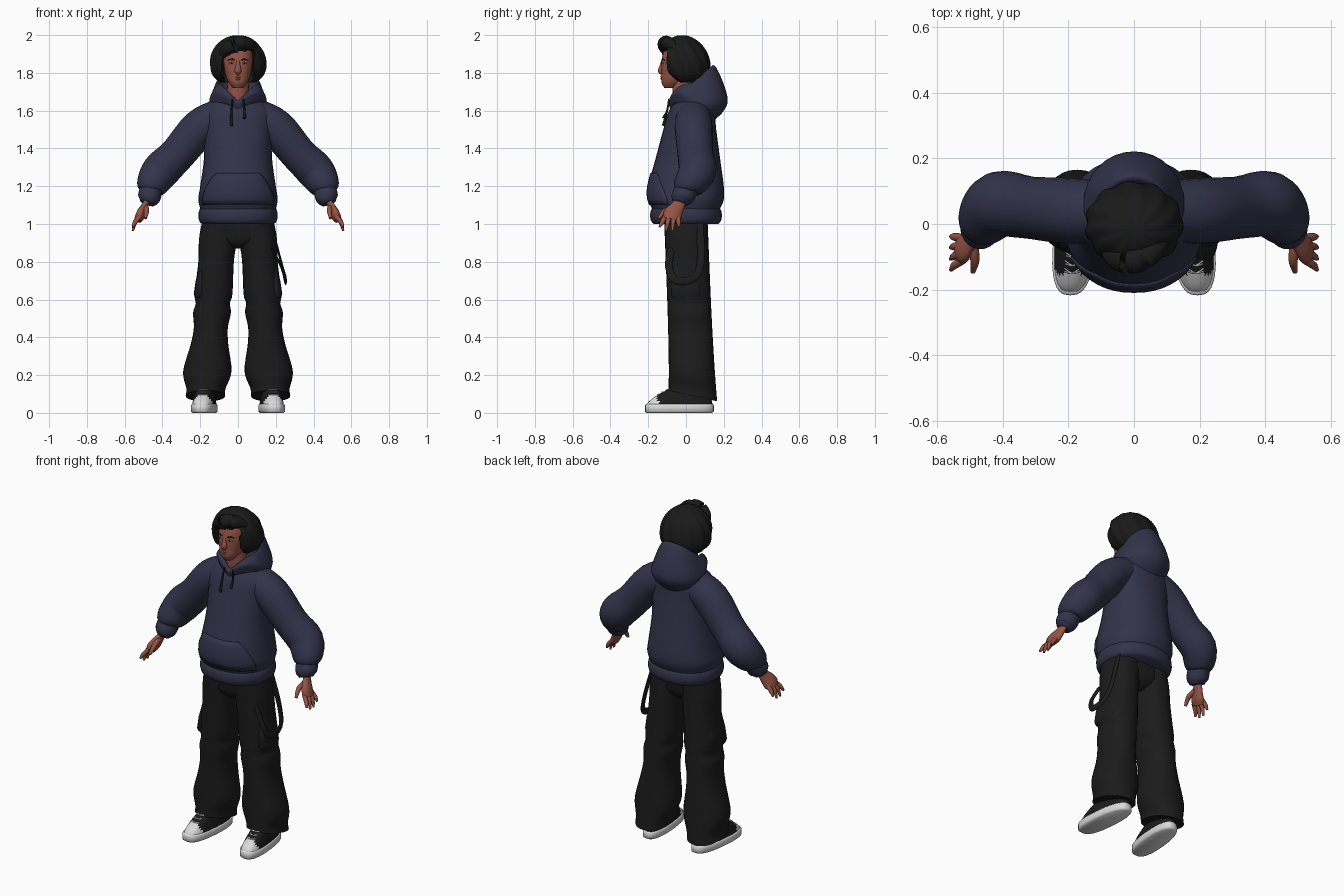
import bpy, math
from mathutils import Vector

default_cube = bpy.data.objects.get("Cube")
if default_cube:
    bpy.data.objects.remove(default_cube, do_unlink=True)


def material(name, *colour):
    mat = bpy.data.materials.new(name)
    mat.use_nodes = True
    mat.diffuse_color = (*colour, 1)
    shader = mat.node_tree.nodes["Principled BSDF"]
    shader.inputs["Base Color"].default_value = (*colour, 1)
    shader.inputs["Roughness"].default_value = .9
    return mat


SKIN = material("skin", .3, .09, .06)
LIP = material("lips", .19, .06, .04)
BLACK = material("black hair and cord", .01, .01, .01)
NAVY = material("navy fleece", .033, .033, .07)
DENIM = material("black denim", .011, .011, .011)
WHITE = material("white rubber", .7, .7, .7)
EYE = material("eye white", .3, .25, .22)


def build(name, verts, faces, materials, mirror=False, rule=None):
    mesh = bpy.data.meshes.new(name)
    mesh.from_pydata(verts, [], faces)
    for mat in materials:
        mesh.materials.append(mat)
    if rule:
        for face in mesh.polygons:
            face.material_index = rule(face.center)
    part = bpy.data.objects.new(name, mesh)
    bpy.context.collection.objects.link(part)
    bpy.ops.object.select_all(action='DESELECT')
    part.select_set(True)
    bpy.context.view_layer.objects.active = part
    bpy.ops.object.shade_smooth_by_angle(angle=math.radians(60))
    if mirror:
        part.modifiers.new("mirror", 'MIRROR')
    return part


def grid_faces(rows, width, closed):
    return [(row * width + col, row * width + (col + 1) % width,
             (row + 1) * width + (col + 1) % width, (row + 1) * width + col)
            for row in range(rows - 1) for col in range(width if closed else width - 1)]


def loft(name, rings, *materials, **options):
    """Join equal rings of points into a capped surface."""
    count = len(rings[0])
    faces = grid_faces(len(rings), count, True)
    last = (len(rings) - 1) * count
    faces += [tuple(reversed(range(count))), tuple(range(last, last + count))]
    return build(name, [point for ring in rings for point in ring], faces, materials, **options)


def spline(rows, steps=4):
    """Smooth curve through rows of any width."""
    rows = [Vector(row) for row in rows]
    ends = [rows[0] * 2 - rows[1]] + rows + [rows[-1] * 2 - rows[-2]]
    result = []
    for a, b, c, d in zip(ends, ends[1:], ends[2:], ends[3:]):
        for step in range(steps):
            t = step / steps
            result.append(b + (c - a) * t / 2 + (a - b * 2.5 + c * 2 - d / 2) * t ** 2
                          + (b * 3 - a - c * 3 + d) * t ** 3 / 2)
    return result + [rows[-1]]


def power(value, square):
    return math.copysign(abs(value) ** (2 / square), value)


def oval(cx, cy, z, rx, ry, tilt=0, square=2, count=32, ripple=0, waves=9):
    """Level ring; tilt raises its back."""
    points = []
    for i in range(count):
        angle = math.tau * i / count
        swell = 1 + ripple * math.sin(waves * angle + z * 25)
        y = ry * swell * power(math.sin(angle), square)
        points.append((cx + rx * swell * power(math.cos(angle), square), cy + y, z + tilt * y))
    return points


def tube(name, path, mat, flat=1, count=12, **options):
    """Smooth tube through (x, y, z, radius); flat thins it sideways."""
    path = spline(path)
    points = [Vector(row[:3]) for row in path]
    rings = []
    for i, (centre, row) in enumerate(zip(points, path)):
        along = (points[min(i + 1, len(points) - 1)] - points[max(i - 1, 0)]).normalized()
        thin = Vector((1, 0, 0)) if abs(along.x) < .9 else Vector((0, 0, 1))
        u = (thin - along * along.dot(thin)).normalized()
        v = along.cross(u)
        angles = [math.tau * j / count for j in range(count)]
        rings.append([centre + row[3] * (u * flat * math.cos(a) + v * math.sin(a)) for a in angles])
    return loft(name, rings, mat, **options)


# Hooded top: body from (height, depth offset, half width, half depth)
BODY = spline([(1.08, 0, .2, .18), (1.13, 0, .21, .2), (1.2, 0, .2, .2), (1.35, .01, .18, .17),
               (1.5, .02, .18, .14), (1.6, .03, .18, .12), (1.67, .04, .11, .08)])
loft("hoodie_body", [oval(0, cy, z, rx, ry, square=2.2) for z, cy, rx, ry in BODY], NAVY)

# Rounded hem band
hem = []
for k in range(9):
    swell = .19 + .02 * math.sin(math.pi * k / 8) ** .5
    hem.append(oval(0, 0, 1 + .09 * k / 8, swell, swell - .02, square=2.2))
loft("hem_band", hem, NAVY)

# Puffed sleeves and cuffs
tube("sleeves", [(.08, .04, 1.58, .09), (.2, .04, 1.51, .1), (.32, .05, 1.37, .095),
                 (.41, .06, 1.28, .1), (.46, .01, 1.2, .08), (.47, 0, 1.17, .05)],
     NAVY, count=24, mirror=True)
tube("cuffs", [(.46, .01, 1.19, .06), (.47, -.02, 1.14, .06), (.48, -.03, 1.11, .04)],
     NAVY, count=20, mirror=True)


def on_body(angle, height, lift):
    """Point above the body surface, at an angle from straight ahead."""
    low, high = next((a, b) for a, b in zip(BODY, BODY[1:]) if a[0] <= height <= b[0])
    z, cy, rx, ry = low.lerp(high, (height - low[0]) / (high[0] - low[0]))
    return (rx + lift) * power(math.sin(angle), 2.2), cy - (ry + lift) * power(math.cos(angle), 2.2), z


# Front pouch with slanted hand openings
columns, rows = 17, 6
pouch_points = []
for row in range(rows):
    t = row / (rows - 1)
    reach = 1.1 - t ** 2 / 2
    pouch_points += [on_body(reach * (2 * col / (columns - 1) - 1), 1.1 + .17 * t, .006) for col in range(columns)]
pouch = build("pouch_pocket", pouch_points, grid_faces(rows, columns, False), [NAVY])
pouch.modifiers.new("thickness", 'SOLIDIFY').thickness = .012

# Hood resting on the back: (front y, front z, back y, back z, half width)
HOOD = [(-.08, 1.6, .14, 1.54, .12), (-.09, 1.63, .2, 1.6, .15), (-.09, 1.64, .22, 1.67, .15),
        (-.08, 1.65, .17, 1.81, .12), (-.07, 1.65, .13, 1.83, .1), (-.05, 1.6, .07, 1.66, .07)]
hood = []
for front, low, back, high, half in spline(HOOD):
    middle, depth = (front + back) / 2, (back - front) / 2
    ring = oval(0, middle, (low + high) / 2, half, depth, (high - low) / depth / 2)
    hood.append([(x, y, z + .8 * abs(x) * max(0, middle - y) / depth) for x, y, z in ring])
loft("hood", hood, NAVY)
for side, end in (("right", 1.52), ("left", 1.56)):
    x = .035 if side == "left" else -.035
    tube(side + "_drawstring", [(x * .8, -.09, 1.66, .005), (x, -.1, 1.6, .005), (x, -.12, end, .008)], BLACK)

# Trousers: hips and flared legs from (height, half width)
loft("hips", [oval(0, 0, z, rx, depth, square=2.4)
              for z, rx, depth in ((.87, .02, .07), (.9, .1, .1), (.93, .18, .11), (1.05, .18, .11))], DENIM)
LEG = [(.09, .104), (.13, .104), (.22, .128), (.36, .1), (.45, .09), (.53, .1),
       (.58, .09), (.63, .1), (.8, .094), (.92, .1), (1.02, .09)]
loft("trouser_legs", [oval(.18 - .08 * z, .04 - .04 * z, z, rx, .115 + .02 * (1 - z) ** 4,
                           tilt=-.3 * max(0, 1 - z / .35), square=2.2) for z, rx in spline(LEG)],
     DENIM, mirror=True)

# Shallow thigh pockets, and the wide strap hanging on the left
loft("thigh_pocket", [oval(.28 - .12 * z, 0, z, .03 - inset, .08 - inset, square=3)
                      for z, inset in ((.61, .01), (.63, 0), (.7, .002), (.79, .015))], DENIM, mirror=True)
tube("hanging_strap", [(.17, .07, 1.02, .02), (.22, .08, .83, .02), (.25, .05, .72, .02),
                       (.25, -.05, .7, .02), (.23, -.09, .77, .02), (.18, -.08, .87, .02)], DENIM, flat=.3)

# Hands: palm, fingers and thumb
tube("palms", [(.475, -.02, 1.15, .03), (.49, -.04, 1.1, .035), (.515, -.07, 1.05, .05), (.53, -.08, 1.02, .04)],
     SKIN, flat=.5, mirror=True)
for k, finger in enumerate(("index", "middle", "ring", "little")):
    root, tip = .023 * k - .11, .034 * k - .14
    end = .985 - .025 * math.sin(math.pi * k / 3)
    tube(finger + "_finger", [(.52, root, 1.04, .012), (.545, (root + tip) / 2, 1.01, .012),
                              (.557, tip, end, .006)], SKIN, mirror=True)
tube("thumb", [(.49, -.06, 1.09, .016), (.484, -.11, 1.07, .014), (.49, -.145, 1.03, .008)], SKIN, mirror=True)


# Shoes: outline narrows at the heel and turns out at the toe
def toe_out(y):
    return .178 - .09 * (y + .04)


def shoe_ring(cy, z, rx, ry):
    return [(toe_out(y) + x * (1 - .8 * max(0, y)), y, height)
            for x, y, height in oval(0, cy, z, rx, ry, square=2.7)]


loft("shoe_soles", [shoe_ring(-.035, z, half, half + .115)
                    for z, half in ((0, .058), (.007, .067), (.04, .067), (.046, .062))], WHITE, mirror=True)
upper = []
for k in range(11):
    t = k / 10
    rise = t ** 1.5
    upper.append(shoe_ring(.07 * rise - .035, .04 + .11 * t, .062 - .02 * t, .175 - .1 * rise))
loft("shoe_uppers", upper, DENIM, WHITE, mirror=True, rule=lambda c: int(c.y < -.15 and c.z < .1))
for k in range(4):
    t = .5 + .12 * k
    x, y, z = .178, .17 * t ** 1.5 - .21, .043 + .11 * t
    x = toe_out(y)
    for slant in (-.005, .005):
        tube("shoe_lace", [(x - .024, y + .01 + slant, z, .003), (x, y, z, .003), (x + .024, y + .01 - slant, z, .003)],
             WHITE, count=6, mirror=True)

# Neck and head from (height, depth offset, half width, half depth)
tube("neck", [(0, .01, 1.6, .07), (0, -.01, 1.67, .06), (0, -.02, 1.78, .055)], SKIN, count=24)
HEAD = [(1.72, -.09, .025, .025), (1.75, -.07, .05, .06), (1.79, -.05, .066, .08),
        (1.85, -.04, .076, .09), (1.91, -.03, .075, .09), (1.96, -.03, .05, .06)]
loft("head", [oval(0, cy, z, rx, ry, square=2.3) for z, cy, rx, ry in spline(HEAD)], SKIN)

# Face
tube("nose", [(0, -.12, 1.87, .009), (0, -.127, 1.84, .012), (0, -.13, 1.81, .018), (0, -.12, 1.797, .01)], SKIN)
for name, z in (("upper_lip", 1.779), ("lower_lip", 1.768)):
    tube(name, [(-.026, -.12, z, .002), (0, -.128, z, .007), (.026, -.12, z, .002)], LIP)
tube("eyes", [(.018, -.122, 1.85, .002), (.032, -.123, 1.852, .006), (.047, -.116, 1.85, .002)], EYE, mirror=True)
tube("pupils", [(.028, -.127, 1.852, .002), (.032, -.127, 1.852, .005), (.036, -.127, 1.852, .002)], BLACK, mirror=True)
tube("eyebrows", [(.016, -.126, 1.867, .003), (.034, -.124, 1.872, .004), (.055, -.112, 1.868, .002)],
     BLACK, mirror=True)

# Wavy bob, pushed back where the face shows, with a swept fringe
hair = []
for k in range(29):
    z = 1.75 + .249 * math.sin(math.pi / 2 * k / 28)
    height = (z - 1.85) / (.15 if z > 1.85 else .12)
    width = (1 - abs(height) ** (2 if z > 1.85 else 2.6)) ** .5
    locks = oval(0, .22 - .12 * z, z, .147 * width, .128 * width, count=80, ripple=.03, waves=11)
    hair.append([(x, max(y, -.03) if abs(x) < .082 and z < 1.905 + x / 4 else y, top) for x, y, top in locks])
loft("hair", hair, BLACK)
tube("swept_fringe", [(-.09, -.07, 1.89, .02), (-.05, -.105, 1.93, .035), (0, -.11, 1.955, .04),
                      (.05, -.09, 1.955, .035), (.09, -.05, 1.93, .02)], BLACK, count=16)
